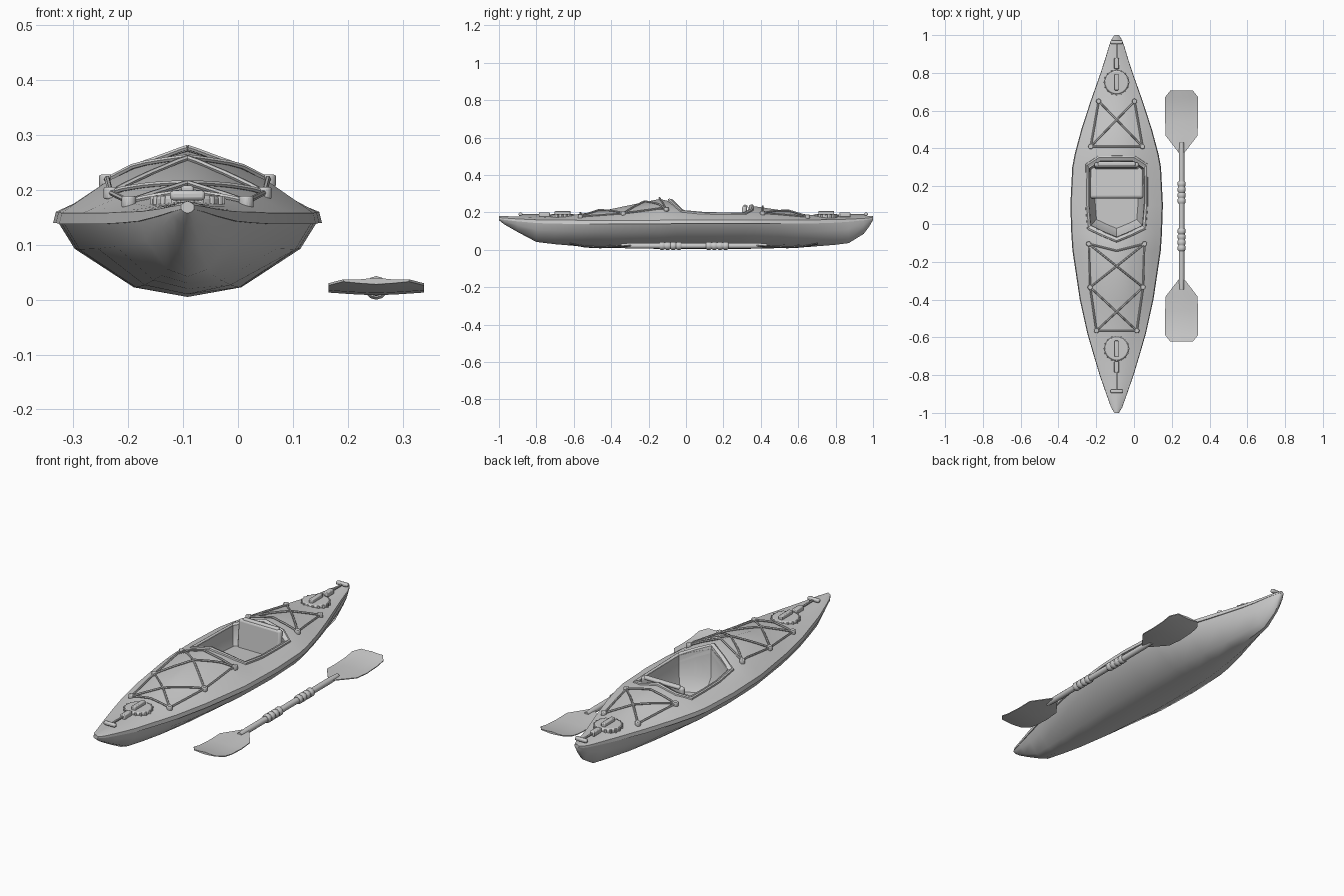
import bpy, bmesh, math
from mathutils import Vector

if "Cube" in bpy.data.objects:
    bpy.data.objects.remove(bpy.data.objects["Cube"])

CX = -0.092   # kayak centreline
PX = 0.252    # paddle centreline

# hull stations: y, half width, lip z, deck ridge z, keel z
ST = [(-1, .012, .165, .18, .158), (-.97, .03, .16, .18, .135), (-.9, .055, .152, .178, .095),
      (-.8, .09, .143, .178, .042), (-.7, .12, .14, .18, .03), (-.58, .155, .138, .19, .02),
      (-.4, .195, .138, .218, .01), (-.14, .234, .138, .272, .005), (-.05, .24, .14, .25, .005),
      (.1, .245, .14, .23, .005), (.3, .235, .14, .228, .005), (.37, .222, .14, .232, .006),
      (.5, .187, .14, .213, .009), (.65, .138, .14, .188, .015), (.8, .085, .145, .178, .027),
      (.87, .062, .15, .178, .036), (.95, .038, .158, .178, .085), (.98, .025, .162, .18, .125),
      (1, .012, .168, .182, .16)]
DECK = [(1, 0), (.88, .17), (.63, .52), (.37, .76), (0, 1)]   # width share, rise share


def lerp(table, v):
    for a, b in zip(table, table[1:]):
        lo, hi = min(a[0], b[0]), max(a[0], b[0])
        if lo <= v <= hi:
            t = (v - a[0]) / (b[0] - a[0])
            return [p + (q - p) * t for p, q in zip(a, b)]
    return list(table[0])


def lip_top(g, r):
    return g + min(.02, .5 * (r - g))


def deck_z(x, y):
    _, w, g, r, _ = lerp(ST, y)
    z0 = lip_top(g, r)
    return z0 + (r - z0) * lerp(DECK, min(1, abs(x) / (w * .98)))[1]


def finish(ob, angle=35):
    bpy.ops.object.select_all(action='DESELECT')
    ob.select_set(True)
    bpy.context.view_layer.objects.active = ob
    bpy.ops.object.shade_smooth_by_angle(angle=math.radians(angle))
    return ob


def loft(name, rings, caps=True, loop=False, angle=35):
    """Skin between equal-sized closed rings of points."""
    bm = bmesh.new()
    rows = [[bm.verts.new(p) for p in ring] for ring in rings]
    n = len(rows[0])
    for a, b in list(zip(rows, rows[1:])) + ([(rows[-1], rows[0])] if loop else []):
        for i in range(n):
            j = (i + 1) % n
            bm.faces.new((a[i], a[j], b[j], b[i]))
    if caps and not loop:
        bm.faces.new(rows[0])
        bm.faces.new(rows[-1])
    bmesh.ops.recalc_face_normals(bm, faces=bm.faces)
    me = bpy.data.meshes.new(name)
    bm.to_mesh(me)
    bm.free()
    ob = bpy.data.objects.new(name, me)
    bpy.context.collection.objects.link(ob)
    return finish(ob, angle)


def box(name, loc, size, bevel=.004, rx=0, seg=2):
    bpy.ops.mesh.primitive_cube_add(size=1, location=loc)
    ob = bpy.context.object
    ob.name = name
    ob.scale = size
    bpy.ops.object.transform_apply(location=False, rotation=False, scale=True)
    ob.rotation_euler.x = rx
    m = ob.modifiers.new("bevel", 'BEVEL')
    m.width, m.segments = bevel, seg
    return finish(ob)


def cylinder(name, loc, r, h, n=16):
    bpy.ops.mesh.primitive_cylinder_add(radius=r, depth=h, vertices=n, location=loc)
    ob = bpy.context.object
    ob.name = name
    m = ob.modifiers.new("bevel", 'BEVEL')
    m.width, m.segments = min(r, h) * .25, 2
    return finish(ob)


# hull and deck in one closed skin
rings = []
for y, w, g, r, k in ST:
    z0 = lip_top(g, r)
    half = [(.40 * w, k + .13 * (g - k)), (.84 * w, k + .65 * (g - k)), (.96 * w, g), (w, g)]
    half += [(f * w * .98, z0 + (r - z0) * t) for f, t in DECK[:-1]]
    pts = [(0, k)] + half + [(0, r)] + [(-x, z) for x, z in reversed(half)]
    rings.append([(CX + x, y, z) for x, z in pts])
hull = loft("hull", rings)

# cockpit well cut into the hull
half = [(.08, -.067), (.157, -.03), (.167, .1), (.167, .22), (.165, .32), (.10, .362)]
outline = [(0, -.1)] + half + [(0, .364)] + [(-x, y) for x, y in reversed(half)]


def cockpit_ring(s, z):
    return [(CX + x * s, .14 + (y - .14) * s, z(x, y) if callable(z) else z) for x, y in outline]


cutter = loft("cockpit_cutter", [cockpit_ring(s, z) for s, z in ((.68, .045), (.86, .11), (.88, .4))])
m = hull.modifiers.new("cockpit", 'BOOLEAN')
m.operation, m.object, m.solver = 'DIFFERENCE', cutter, 'EXACT'
bpy.context.view_layer.objects.active = hull
bpy.ops.object.modifier_apply(modifier=m.name)
bpy.data.objects.remove(cutter)
finish(hull)

# cockpit rim
loft("cockpit_rim", [cockpit_ring(s, lambda x, y, d=d: deck_z(x, y) + d) for s, d in
                     ((1.0, -.012), (.985, .008), (.95, .012), (.88, .006), (.86, -.03))], loop=True)

# seat
box("seat_pan", (CX, .225, .085), (.285, .18, .035), .015, -.06, 3)
box("seat_back", (CX, .308, .16), (.235, .026, .15), .012, -.08, 3)
box("seat_back_top", (CX, .318, .232), (.2, .024, .018), .008, -.08, 3)


# bungee cords following the deck
def cords(name, paths):
    cu = bpy.data.curves.new(name, 'CURVE')
    cu.dimensions, cu.bevel_depth, cu.bevel_resolution = '3D', .005, 1
    cu.use_fill_caps = True
    for a, b in paths:
        n = 12
        sp = cu.splines.new('POLY')
        sp.points.add(n)
        for i in range(n + 1):
            p = Vector(a).lerp(Vector(b), i / n)
            sp.points[i].co = (CX + p.x, p.y, deck_z(p.x, p.y) + .006, 1)
    ob = bpy.data.objects.new(name, cu)
    bpy.context.collection.objects.link(ob)
    bpy.ops.object.select_all(action='DESELECT')
    ob.select_set(True)
    bpy.context.view_layer.objects.active = ob
    bpy.ops.object.convert(target='MESH')
    finish(bpy.context.object, 50)


FRONT = [(.148, -.105), (.14, -.335), (.107, -.565)]
REAR = [(.137, .41), (.095, .65)]
for label, pts, ends in (("front", FRONT, [FRONT[2]]), ("rear", REAR, [REAR[0]])):
    paths = []
    for s in (-1, 1):
        for (ax, ay), (bx, by) in zip(pts, pts[1:]):
            paths.append(((s * ax, ay), (s * bx, by)))     # side
            paths.append(((s * ax, ay), (-s * bx, by)))    # cross
        if label == "front":
            paths.append(((s * .148, -.105), (0, -.142)))
        for x, y in pts:
            cylinder(f"{label}_cord_anchor", (CX + s * x, y, deck_z(x, y) + .005), .014, .022, 10)
    paths += [((-x, y), (x, y)) for x, y in ends]
    cords(f"{label}_bungee", paths)

# round hatches and carry handles at both ends
for label, hy, box_y, bar_y in (("front", -.66, -.757, -.885), ("rear", .75, .85, .962)):
    cylinder(f"{label}_hatch", (CX, hy, .176), .064, .03, 32)
    for i in range(16):
        a = i * math.tau / 16
        cylinder(f"{label}_hatch_grip", (CX + .063 * math.cos(a), hy + .063 * math.sin(a), .178), .006, .022, 6)
    box(f"{label}_hatch_handle", (CX, hy, .197), (.022, .085, .022))
    box(f"{label}_strap_holder", (CX, box_y, .187), (.026, .06, .024))
    box(f"{label}_strap", (CX, (box_y + bar_y) / 2, .188), (.009, abs(bar_y - box_y), .008), .002)
    box(f"{label}_carry_handle", (CX, bar_y, .19), (.064, .02, .018), .006)


# paddle
def lathe(name, prof, n=12, angle=50):
    return loft(name, [[(PX + r * math.cos(i * math.tau / n), y, .0215 + r * math.sin(i * math.tau / n))
                        for i in range(n)] for y, r in prof], angle=angle)


PY = .042
lathe("paddle_shaft", [(PY - .39, .012), (PY - .33, .015), (PY + .33, .015), (PY + .39, .012)])
BLADE = [(.335, .015, .022), (.425, .084, .018), (.5, .087, .014), (.58, .087, .018),
         (.63, .087, .027), (.664, .06, .034)]
for s in (-1, 1):
    grip = []
    for i in range(4):
        c = PY + s * (.125 + (i - 1.5) * .03)
        grip += [(c - s * .014, .017), (c - s * .008, .0215), (c + s * .008, .0215), (c + s * .014, .017)]
    lathe("paddle_grip", grip)
    loft("paddle_blade", [[(PX + f * w, PY + s * y, z + d) for f, d in
                           ((-1, -.001), (-.5, -.004), (0, -.006), (.5, -.004), (1, -.001),
                            (1, .003), (.5, .003), (0, .006), (-.5, .003), (-1, .003))]
                          for y, w, z in BLADE])
